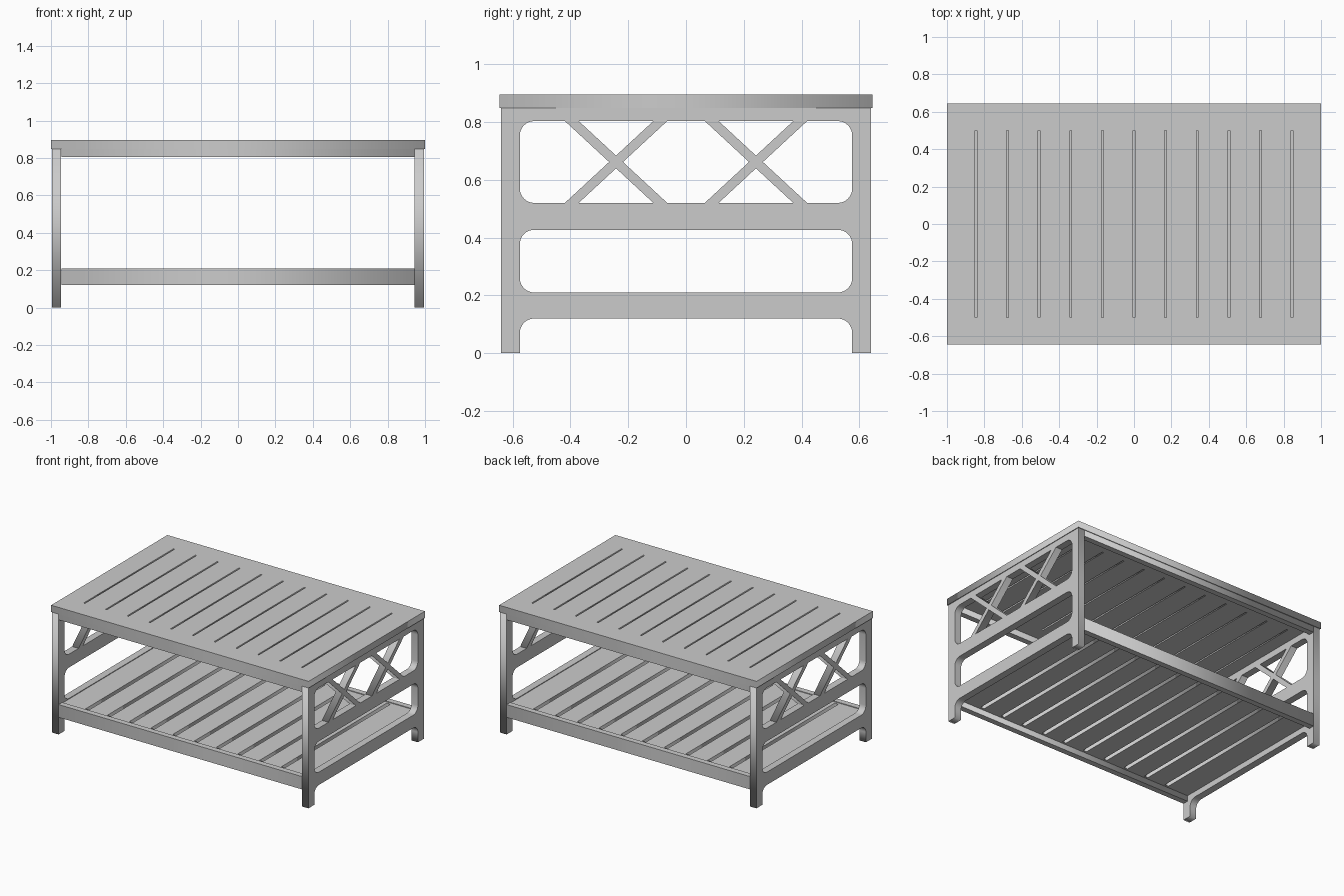
import bpy
from math import sin, cos, pi
from mathutils import Matrix

if "Cube" in bpy.data.objects:
    bpy.data.objects.remove(bpy.data.objects["Cube"])

grey = bpy.data.materials.new("light grey")
grey.use_nodes = True
grey.diffuse_color = (0.6, 0.6, 0.6, 1)
grey.node_tree.nodes["Principled BSDF"].inputs["Base Color"].default_value = (0.6, 0.6, 0.6, 1)

# Local plate plane turned upright: plate x -> world y, plate y -> world z
UPRIGHT = Matrix(((0, 0, 1, 0), (1, 0, 0, 0), (0, 1, 0, 0), (0, 0, 0, 1)))


def rect(x0, x1, y0, y1):
    return [(x0, y0), (x1, y0), (x1, y1), (x0, y1)]


def arc(cx, cy, r, start, end, steps=8):
    return [(cx + r * cos(start + (end - start) * i / steps),
             cy + r * sin(start + (end - start) * i / steps)) for i in range(steps + 1)]


def round_rect(x0, x1, y0, y1, r):
    corners = [(x1 - r, y1 - r), (x0 + r, y1 - r), (x0 + r, y0 + r), (x1 - r, y0 + r)]
    return [p for i, (cx, cy) in enumerate(corners)
            for p in arc(cx, cy, r, i * pi / 2, (i + 1) * pi / 2)]


def plate(name, loops, thickness, location, turn=Matrix()):
    """Extruded flat outline; loops after the first are holes."""
    curve = bpy.data.curves.new(name, "CURVE")
    curve.dimensions = "2D"
    curve.fill_mode = "BOTH"
    curve.extrude = thickness / 2
    for loop in loops:
        spline = curve.splines.new("POLY")
        spline.points.add(len(loop) - 1)
        for point, (x, y) in zip(spline.points, loop):
            point.co = (x, y, 0, 1)
        spline.use_cyclic_u = True
    temp = bpy.data.objects.new(name + " outline", curve)
    bpy.context.collection.objects.link(temp)
    graph = bpy.context.evaluated_depsgraph_get()
    mesh = bpy.data.meshes.new_from_object(temp.evaluated_get(graph))
    bpy.data.objects.remove(temp)
    mesh.transform(Matrix.Translation(location) @ turn)
    mesh.materials.clear()
    mesh.materials.append(grey)
    obj = bpy.data.objects.new(name, mesh)
    bpy.context.collection.objects.link(obj)
    return obj


PITCH = 0.169
LEG_Y, INNER_Y = 0.64, 0.575
RAIL_Z = (0.12, 0.21)

# Table top with narrow slots
slots = [rect(i * PITCH - 0.005, i * PITCH + 0.005, -0.5, 0.5) for i in range(-5, 6)]
plate("table_top", [rect(-1, 1, -0.645, 0.645)] + slots, 0.047, (0, 0, 0.8715))

# Lower shelf with wider slots between the boards
gaps = [rect((i + 0.5) * PITCH - 0.014, (i + 0.5) * PITCH + 0.014, -0.585, 0.585)
        for i in range(-5, 5)]
plate("lower_shelf", [rect(-0.945, 0.945, -0.6, 0.6)] + gaps, 0.045, (0, 0, 0.1825))

# End frames: legs and rails in one plate, with rounded openings
R = 0.05
outline = ([(-LEG_Y, 0.848), (-LEG_Y, 0), (-INNER_Y, 0)]
           + arc(-INNER_Y + R, RAIL_Z[0] - R, R, pi, pi / 2)
           + arc(INNER_Y - R, RAIL_Z[0] - R, R, pi / 2, 0)
           + [(INNER_Y, 0), (LEG_Y, 0), (LEG_Y, 0.848)])
openings = [round_rect(-INNER_Y, INNER_Y, 0.21, 0.427, R),
            round_rect(-INNER_Y, INNER_Y, 0.52, 0.803, R)]

# Cross braces fill the upper opening of each end
cross = [(0.177, 0.1415), (0.129, 0.1415), (0, 0.022),
         (-0.129, 0.1415), (-0.177, 0.1415), (-0.024, 0)]
cross += [(-x, -z) for x, z in cross]

for side, x in (("left", 0.97), ("right", -0.97)):
    plate(side + "_end_frame", [outline] + openings, 0.05, (x, 0, 0), UPRIGHT)
    for end, y in (("front", -0.242), ("back", 0.242)):
        plate(f"{side}_{end}_cross_brace", [cross], 0.05, (x, y, 0.6615), UPRIGHT)

# Long rails and aprons along front and back
for end, y in (("front", -0.62), ("back", 0.62)):
    span = rect(-0.945, 0.945, y - 0.02, y + 0.02)
    plate(end + "_shelf_rail", [span], 0.09, (0, 0, 0.165))
    plate(end + "_apron", [span], 0.043, (0, 0, 0.8265))
